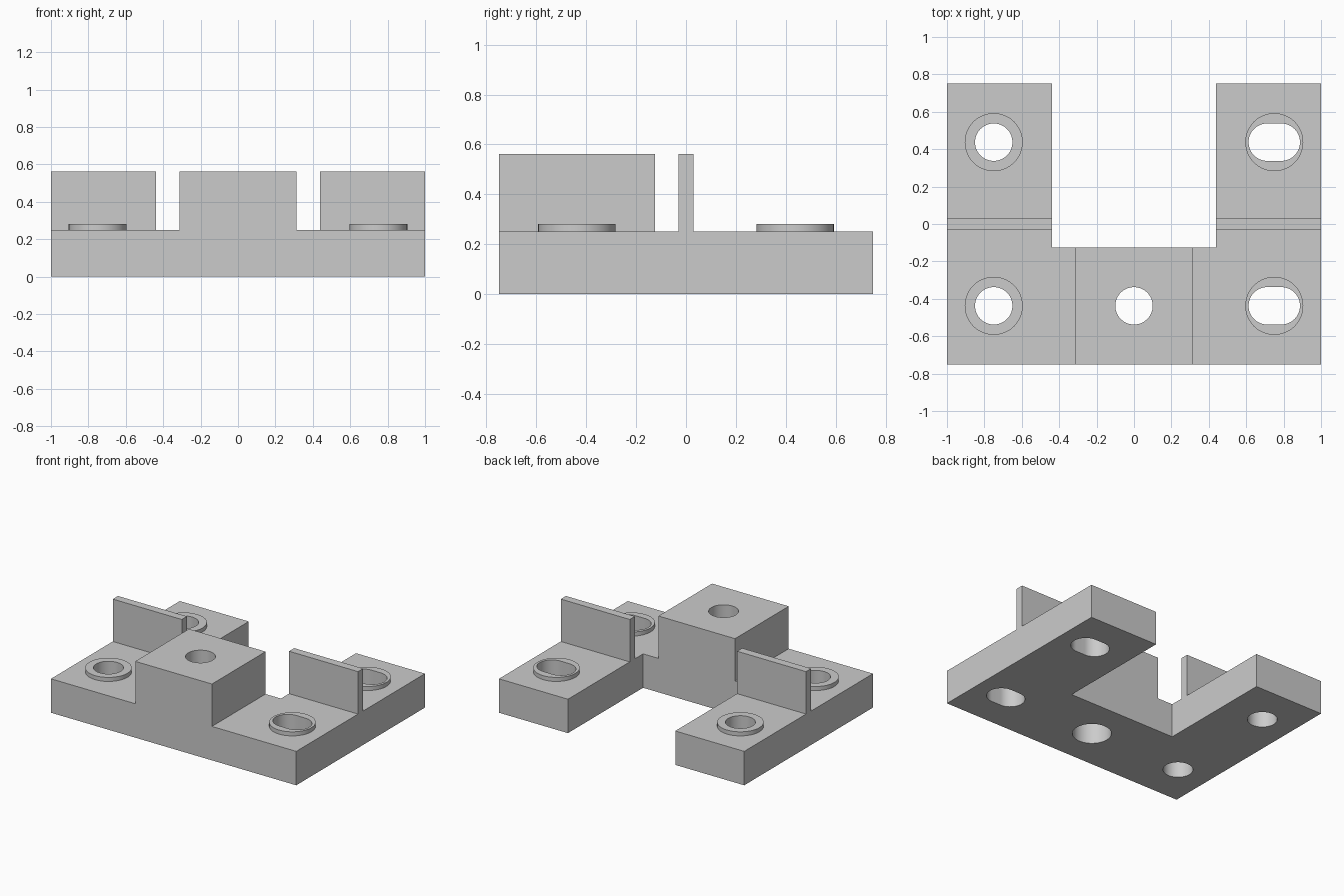
import bpy
import bmesh
from math import cos, sin, pi, radians

cube = bpy.data.objects.get("Cube")
if cube:
    bpy.data.objects.remove(cube, do_unlink=True)

grey = bpy.data.materials.new("plain grey")
grey.use_nodes = True
COLOR = (0.6, 0.6, 0.6, 1)
grey.diffuse_color = COLOR
grey.node_tree.nodes["Principled BSDF"].inputs["Base Color"].default_value = COLOR


def prism(name, outline, z0, z1):
    """Extrude a counter-clockwise outline from z0 to z1."""
    bm = bmesh.new()
    face = bm.faces.new([bm.verts.new((x, y, z0)) for x, y in outline])
    top = bmesh.ops.extrude_face_region(bm, geom=[face])["geom"]
    verts = [v for v in top if isinstance(v, bmesh.types.BMVert)]
    bmesh.ops.translate(bm, vec=(0, 0, z1 - z0), verts=verts)
    bmesh.ops.recalc_face_normals(bm, faces=bm.faces)
    mesh = bpy.data.meshes.new(name)
    bm.to_mesh(mesh)
    bm.free()
    mesh.materials.append(grey)
    obj = bpy.data.objects.new(name, mesh)
    bpy.context.collection.objects.link(obj)
    return obj


def box(x0, x1, y0, y1):
    return [(x0, y0), (x1, y0), (x1, y1), (x0, y1)]


def slot(cx, cy, r, stretch=0.0, n=32):
    """Circle outline, optionally stretched along x into a slot."""
    points = []
    for side in (1, -1):
        count = n + 1 if stretch else n
        for i in range(count):
            a = -side * pi / 2 + pi * i / n
            points.append((cx + side * stretch + r * cos(a), cy + r * sin(a)))
    return points


def combine(target, tool, operation):
    """Apply a boolean and discard the tool."""
    mod = target.modifiers.new("combine", 'BOOLEAN')
    mod.operation = operation
    mod.solver = 'EXACT'
    mod.object = tool
    bpy.context.view_layer.objects.active = target
    bpy.ops.object.modifier_apply(modifier=mod.name)
    bpy.data.objects.remove(tool, do_unlink=True)


W, D, INNER, STEP = 1.0, 0.75, 0.4375, -0.125
BASE, TALL, PAD = 0.25, 0.5625, 0.28
HOLE_X, HOLE_Y, HOLE_R = 0.75, 0.4375, 0.1

# U-shaped base plate
bracket = prism("mounting_bracket", [
    (-W, -D), (W, -D), (W, D), (INNER, D), (INNER, STEP),
    (-INNER, STEP), (-INNER, D), (-W, D)], 0, BASE)

# Raised centre block
combine(bracket, prism("centre_block", box(-0.3125, 0.3125, -D, STEP), 0.1, TALL), 'UNION')

# Thin upright wall on each arm
for x0, x1 in ((-W, -INNER), (INNER, W)):
    combine(bracket, prism("arm_wall", box(x0, x1, -0.03, 0.03), 0.1, TALL), 'UNION')

# Raised pads with round holes on the right and slots on the left
for x, stretch in ((-HOLE_X, 0), (HOLE_X, 0.0375)):
    for y in (-HOLE_Y, HOLE_Y):
        combine(bracket, prism("pad", slot(x, y, 0.155), 0.1, PAD), 'UNION')
        combine(bracket, prism("hole", slot(x, y, HOLE_R, stretch), -0.1, 1), 'DIFFERENCE')

# Centre hole, wider from below
combine(bracket, prism("hole", slot(0, -HOLE_Y, HOLE_R), -0.1, 1), 'DIFFERENCE')
combine(bracket, prism("wide_hole", slot(0, -HOLE_Y, 0.13), -0.1, BASE), 'DIFFERENCE')

bpy.ops.object.select_all(action='DESELECT')
bracket.select_set(True)
bpy.context.view_layer.objects.active = bracket
bpy.ops.object.shade_smooth_by_angle(angle=radians(30))
